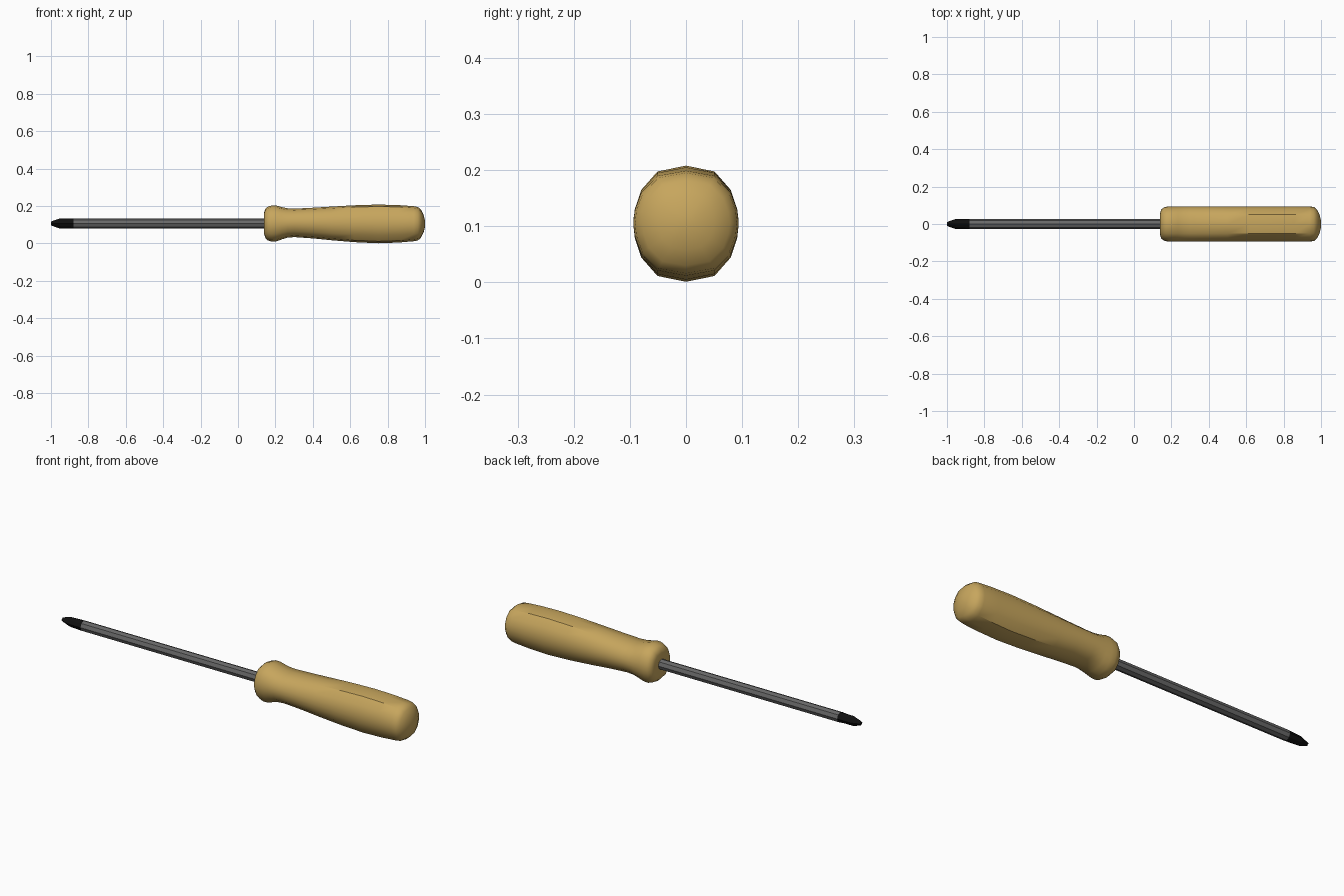
import bpy, bmesh, math

if "Cube" in bpy.data.objects:
    bpy.data.objects.remove(bpy.data.objects["Cube"])


def material(name, rgb):
    m = bpy.data.materials.new(name)
    m.diffuse_color = (*rgb, 1)
    m.use_nodes = True
    m.node_tree.nodes["Principled BSDF"].inputs["Base Color"].default_value = m.diffuse_color
    return m


def loft(name, rings, mat, smooth_angle=None):
    """Skin a list of equal-length point rings and cap both ends."""
    bm = bmesh.new()
    loops = [[bm.verts.new(p) for p in ring] for ring in rings]
    n = len(loops[0])
    for a, b in zip(loops, loops[1:]):
        for i in range(n):
            j = (i + 1) % n
            bm.faces.new((a[i], a[j], b[j], b[i]))
    bm.faces.new(loops[0])
    bm.faces.new(loops[-1])
    bmesh.ops.recalc_face_normals(bm, faces=bm.faces)
    me = bpy.data.meshes.new(name)
    bm.to_mesh(me)
    bm.free()
    ob = bpy.data.objects.new(name, me)
    bpy.context.collection.objects.link(ob)
    me.materials.append(mat)
    if smooth_angle:
        bpy.ops.object.select_all(action='DESELECT')
        ob.select_set(True)
        bpy.context.view_layer.objects.active = ob
        bpy.ops.object.shade_smooth_by_angle(angle=math.radians(smooth_angle))
    return ob


tan = material("tan_handle", (0.57, 0.38, 0.11))
steel = material("dark_steel", (0.14, 0.14, 0.14))
black = material("black_tip", (0.005, 0.005, 0.005))
CZ = 0.107

# Handle: squarish rounded section, (x, half width, bottom z, top z)
quarter = [(0, 1), (0.54, 0.9), (0.85, 0.58), (0.97, 0.25)]
half = quarter + [(1, 0)] + [(y, -z) for y, z in reversed(quarter)]
section = half + [(-y, z) for y, z in reversed(half[1:-1])]
stations = [
    (0.140, 0.060, 0.048, 0.166), (0.146, 0.078, 0.030, 0.184),
    (0.160, 0.089, 0.016, 0.197), (0.180, 0.094, 0.010, 0.203),
    (0.205, 0.094, 0.011, 0.203), (0.235, 0.094, 0.022, 0.194),
    (0.265, 0.094, 0.031, 0.188), (0.300, 0.094, 0.034, 0.186),
    (0.400, 0.094, 0.027, 0.191), (0.500, 0.094, 0.017, 0.197),
    (0.620, 0.094, 0.007, 0.204), (0.750, 0.094, 0.001, 0.208),
    (0.860, 0.094, 0.005, 0.205), (0.940, 0.094, 0.012, 0.199),
    (0.962, 0.091, 0.016, 0.195), (0.978, 0.078, 0.030, 0.181),
    (0.992, 0.050, 0.058, 0.154), (1.000, 0.018, 0.090, 0.122)]
rings = [[(x, w * y, (lo + hi) / 2 + (hi - lo) / 2 * z) for y, z in section]
         for x, w, lo, hi in stations]
loft("handle", rings, tan, 35)


def round_ring(x, r, inner=1.0):
    """Eight-sided ring; every other corner can be pulled in for flutes."""
    pts = []
    for i in range(8):
        a = i * math.pi / 4
        k = r * (inner if i % 2 else 1)
        pts.append((x, k * math.cos(a), CZ + k * math.sin(a)))
    return pts


# Shaft
loft("shaft", [round_ring(-0.88, 0.026), round_ring(0.16, 0.026)], steel)

# Cross-shaped driving tip
loft("tip", [round_ring(-0.88, 0.026), round_ring(-0.955, 0.026, 0.8),
             round_ring(-0.985, 0.016, 0.65), round_ring(-1.0, 0.010, 0.65)],
     black)
